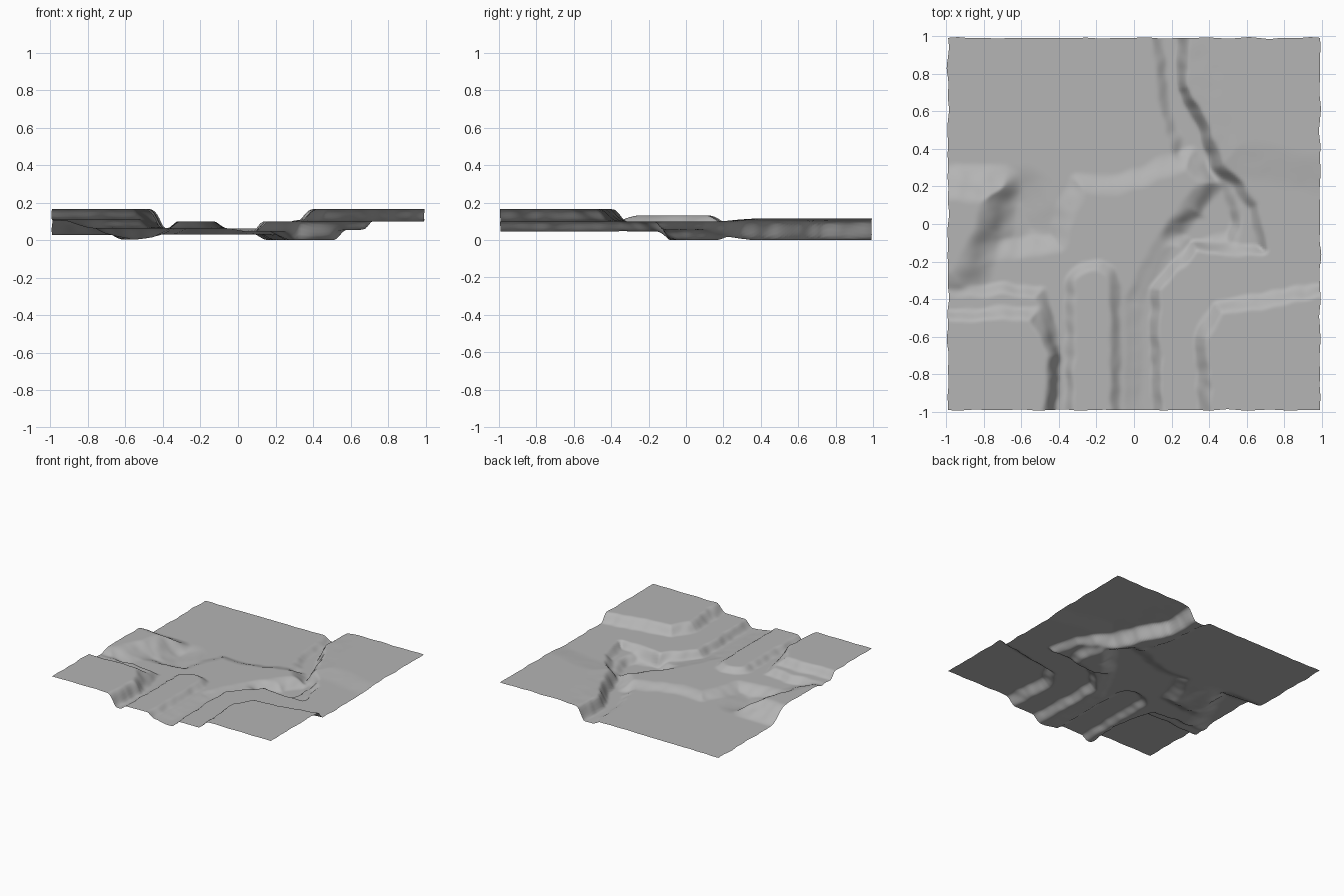
import bpy, bmesh, math
from mathutils import Vector, noise

if "Cube" in bpy.data.objects:
    bpy.data.objects.remove(bpy.data.objects["Cube"])

N = 170          # grid resolution
HALF = 0.992     # half width of the sheet
CORNER = {"NE": (3, 3), "SE": (3, -3), "SW": (-3, -3), "NW": (-3, 3)}


def side(*pts):
    """Signed distance to land between an edge line and the named sheet corners."""
    ring = [CORNER.get(p, p) for p in pts]

    def dist(x, y):
        d, inside = 9.0, False
        for (ax, ay), (bx, by) in zip(ring, ring[1:] + ring[:1]):
            d = min(d, segment(x, y, ax, ay, bx, by))
            if (ay > y) != (by > y) and x < ax + (y - ay) * (bx - ax) / (by - ay):
                inside = not inside
        return d if inside else -d
    return dist


def strip(radius, *pts):
    """Signed distance to a round-ended strip along a path."""
    def dist(x, y):
        return radius - min(segment(x, y, *a, *b) for a, b in zip(pts, pts[1:]))
    return dist


def segment(x, y, ax, ay, bx, by):
    dx, dy = bx - ax, by - ay
    t = max(0, min(1, ((x - ax) * dx + (y - ay) * dy) / (dx * dx + dy * dy)))
    return math.hypot(ax + t * dx - x, ay + t * dy - y)


river = strip(.09, (.2, 1.1), (.25, .65), (.36, .25), (.46, 0), (.25, -.05))
channel = strip(.08, (.2, -.15), (.06, -.45), (.06, -1.1))
pool_shelf = strip(.07, (.62, .15), (.6, -.1))
hollow = strip(.08, (-.6, .12), (-.55, -.02))
middle_block = side((-1.1, -.2), (-.42, -.1), (-.3, .22), (-.1, .21), (.3, .35), (.42, .22),
                    (.17, -.08), (0, -.42), (0, -1.1), "SW")
west_hill = side((-1.2, .24), (-.7, .2), (-.76, -.05), (-.9, -.34), (-1.2, -.4))
east_land = side((.27, 1.1), (.26, .72), (.46, .31), (.64, .1), (.68, -.14), (.32, -.12),
                 (.11, -.35), (.13, -1.1), "SE", "NE")
north_east = side((.3, 1.1), (.5, .35), (1.1, .25), "NE")
front_terrace = strip(.12, (-.22, -.34), (-.22, -1.1))
west_ledge = side((-1.1, -.35), (-.5, -.36), (-.42, -.65), (-.44, -1.1), "SW")
west_plateau = side((-1.1, -.49), (-.53, -.47), (-.43, -.7), (-.47, -1.1), "SW")
east_plateau = side((.38, -1.1), (.36, -.6), (.45, -.45), (1.1, -.33), "SE")

# Layers in order: shape, height, half width of the slope
LAYERS = [(river, 0, .04), (channel, .045, .04), (pool_shelf, .055, .04), (hollow, 0, .12),
          (middle_block, .063, .065), (west_hill, .132, .11), (east_land, .1, .035),
          (north_east, .115, .12), (front_terrace, .1, .035), (west_ledge, .11, .04),
          (west_plateau, .165, .04), (east_plateau, .165, .045)]


def height(x, y):
    # wobble the outlines at two scales so the slopes look weathered
    px, py = (c + .016 * noise.noise(Vector((x * 5, y * 5, s)))
              + .012 * noise.noise(Vector((x * 12, y * 12, s)))
              for c, s in ((x, 1), (y, 5)))
    h = .031 + .005 * min(0, x)
    for dist, z, w in LAYERS:
        t = max(0, min(1, (dist(px, py) + w) / (2 * w)))
        h += (z - h) * t * t * (3 - 2 * t)
    return h


# Terrain sheet with slightly ragged outer edges
bm = bmesh.new()
bmesh.ops.create_grid(bm, x_segments=N, y_segments=N, size=HALF)
for v in bm.verts:
    x, y = v.co.x, v.co.y
    ex = .012 * noise.noise(Vector((y * 9, 3, x))) * abs(x) ** 12
    ey = .008 * noise.noise(Vector((x * 9, 7, y))) * abs(y) ** 12
    v.co = (x + ex, y + ey, height(x, y))
low = min(v.co.z for v in bm.verts)
for v in bm.verts:
    v.co.z -= low
for f in bm.faces:
    f.smooth = True
mesh = bpy.data.meshes.new("terrain")
bm.to_mesh(mesh)
bm.free()
terrain = bpy.data.objects.new("terrain", mesh)
bpy.context.collection.objects.link(terrain)

# Darker grey ground
ground = bpy.data.materials.new("ground_grey")
ground.diffuse_color = (.46, .46, .46, 1)
ground.use_nodes = True
ground.node_tree.nodes["Principled BSDF"].inputs["Base Color"].default_value = ground.diffuse_color
mesh.materials.append(ground)
